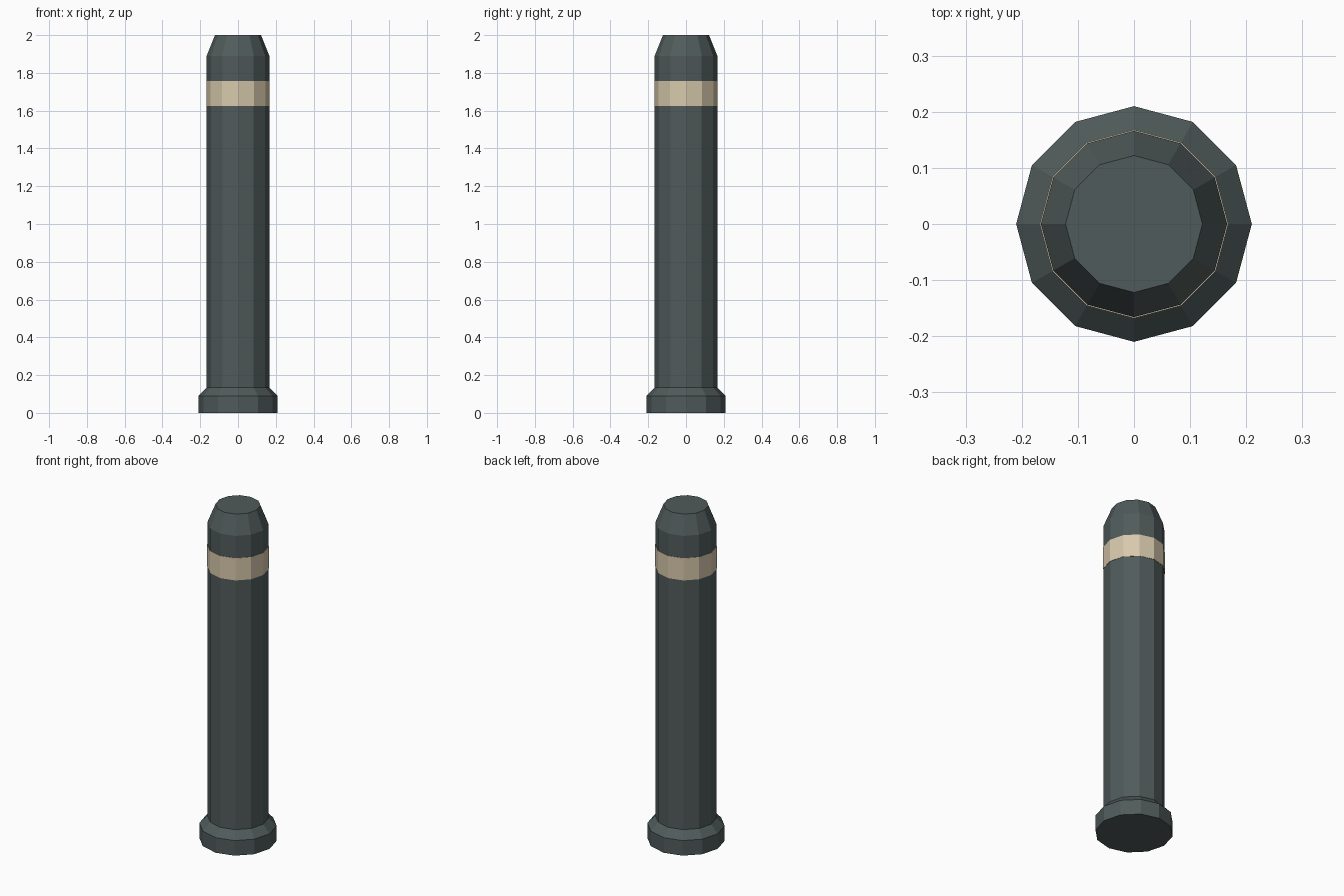
import bpy, bmesh
from math import cos, sin, pi

if "Cube" in bpy.data.objects:
    bpy.data.objects.remove(bpy.data.objects["Cube"])

SIDES = 12


def material(name, color):
    m = bpy.data.materials.new(name)
    m.diffuse_color = color
    m.use_nodes = True
    m.node_tree.nodes["Principled BSDF"].inputs["Base Color"].default_value = m.diffuse_color
    return m


def lathe(name, profile, mat, caps=True):
    """Revolve (radius, height) points into a faceted 12-sided part."""
    bm = bmesh.new()
    rings = [[bm.verts.new((r * cos(2 * pi * i / SIDES), r * sin(2 * pi * i / SIDES), z))
              for i in range(SIDES)] for r, z in profile]
    for a, b in zip(rings, rings[1:]):
        for i in range(SIDES):
            j = (i + 1) % SIDES
            bm.faces.new((a[i], a[j], b[j], b[i]))
    if caps:
        bm.faces.new(rings[0][::-1])
        bm.faces.new(rings[-1])
    mesh = bpy.data.meshes.new(name)
    bm.to_mesh(mesh)
    bm.free()
    mesh.materials.append(mat)
    ob = bpy.data.objects.new(name, mesh)
    bpy.context.collection.objects.link(ob)
    return ob


dark = material("dark_metal", (0.08, 0.105, 0.103, 1))
cream = material("cream_band", (0.68, 0.58, 0.41, 1))

# Post with chamfered foot collar and tapered top, one continuous skin
lathe("bollard_post", [(0.21, 0), (0.21, 0.09), (0.166, 0.135),
                       (0.166, 1.89), (0.122, 2.0)], dark)

# Thin reflective band wrapped round the post
lathe("reflective_band", [(0.166, 1.625), (0.168, 1.625),
                          (0.168, 1.758), (0.166, 1.758)], cream, caps=False)
